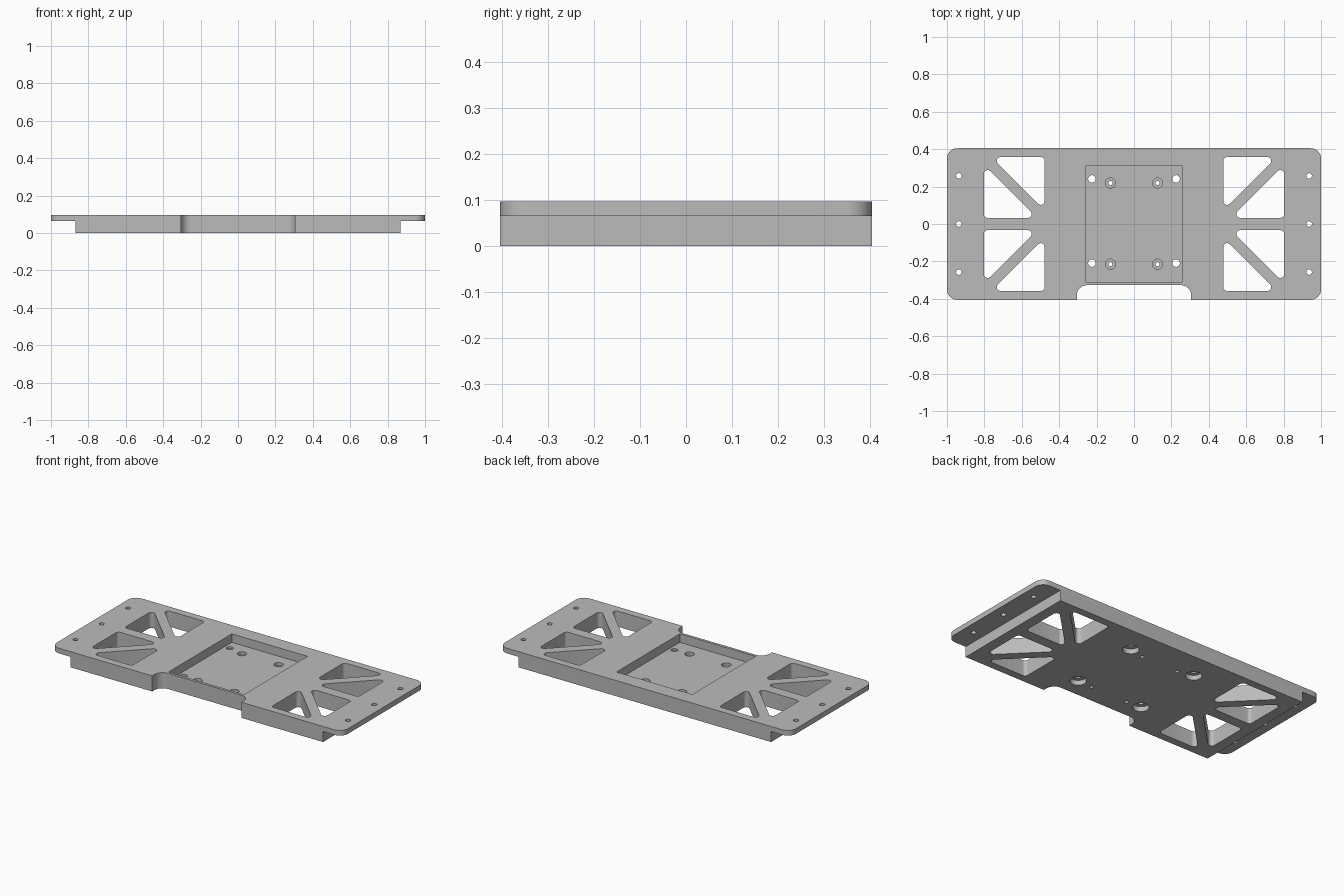
import bpy, bmesh, math
from mathutils import Vector

if "Cube" in bpy.data.objects:
    bpy.data.objects.remove(bpy.data.objects["Cube"])

TOP, FLANGE, FLOOR = 0.097, 0.065, 0.044
HALF_X, HALF_Y = 1.0, 0.405


def fillet(corners, steps=8):
    """Round each (x, y, radius) corner of a closed outline."""
    out = []
    for i, (x, y, r) in enumerate(corners):
        p = Vector((x, y))
        if r == 0:
            out.append(p)
            continue
        a = (Vector(corners[i - 1][:2]) - p).normalized()
        b = (Vector(corners[(i + 1) % len(corners)][:2]) - p).normalized()
        half = a.angle(b) / 2
        centre = p + (a + b).normalized() * r / math.sin(half)
        start = p + a * r / math.tan(half) - centre
        end = p + b * r / math.tan(half) - centre
        sweep = start.angle(end)
        for k in range(steps + 1):
            t = k / steps
            d = (start * math.sin((1 - t) * sweep) + end * math.sin(t * sweep)) / math.sin(sweep)
            out.append(centre + d)
    return out


def prism(bm, outline, z0, z1):
    """Extrude an outline between two heights."""
    face = bm.faces.new([bm.verts.new((p[0], p[1], z0)) for p in outline])
    ext = bmesh.ops.extrude_face_region(bm, geom=[face])["geom"]
    verts = [v for v in ext if isinstance(v, bmesh.types.BMVert)]
    bmesh.ops.translate(bm, verts=verts, vec=(0, 0, z1 - z0))


def box(bm, x0, x1, y0, y1, z0, z1):
    prism(bm, [(x0, y0), (x1, y0), (x1, y1), (x0, y1)], z0, z1)


def drill(bm, x, y, r, z0, z1, n=32):
    ring = [(x + r * math.cos(math.tau * k / n), y + r * math.sin(math.tau * k / n))
            for k in range(n)]
    prism(bm, ring, z0, z1)


def make(name, bm):
    bmesh.ops.recalc_face_normals(bm, faces=bm.faces)
    mesh = bpy.data.meshes.new(name)
    bm.to_mesh(mesh)
    bm.free()
    obj = bpy.data.objects.new(name, mesh)
    bpy.context.collection.objects.link(obj)
    return obj


# Plate outline with rounded corners and a front notch
bm = bmesh.new()
NOTCH_X, NOTCH_Y, R = 0.306, -0.327, 0.055
prism(bm, fillet([(-HALF_X, -HALF_Y, R), (-NOTCH_X, -HALF_Y, 0), (-NOTCH_X, NOTCH_Y, R),
                  (NOTCH_X, NOTCH_Y, R), (NOTCH_X, -HALF_Y, 0), (HALF_X, -HALF_Y, R),
                  (HALF_X, HALF_Y, R), (-HALF_X, HALF_Y, R)]), 0, TOP)
plate = make("mounting_plate", bm)

# Pocket, undercut ends and triangular windows
shapes = bmesh.new()
box(shapes, -0.26, 0.26, -0.31, 0.31, FLOOR, 0.2)
IN_X, OUT_X, IN_Y, OUT_Y, GAP, RW = 0.478, 0.803, 0.033, 0.358, 0.041, 0.02
for sx in (-1, 1):
    box(shapes, sx * 0.868, sx * 1.1, -0.5, 0.5, -0.1, FLANGE)
    for sy in (-1, 1):
        inner = [(IN_X, OUT_Y), (OUT_X - GAP, OUT_Y), (IN_X, IN_Y + GAP)]
        outer = [(OUT_X, IN_Y), (OUT_X, OUT_Y - GAP), (IN_X + GAP, IN_Y)]
        for tri in (inner, outer):
            prism(shapes, fillet([(sx * x, sy * y, RW) for x, y in tri]), -0.1, 0.2)

# Through holes, then the wider bores around them
holes, bores = bmesh.new(), bmesh.new()
for sx in (-1, 1):
    for y in (-0.257, 0, 0.257):
        drill(holes, sx * 0.936, y, 0.015, -0.1, 0.2)
    for y in (-0.209, 0.241):
        drill(holes, sx * 0.225, y, 0.02, -0.1, 0.2)
        drill(bores, sx * 0.225, y, 0.046, -0.1, 0.03)
    for y in (-0.215, 0.219):
        drill(holes, sx * 0.126, y, 0.011, -0.1, 0.2)
        drill(bores, sx * 0.126, y, 0.027, FLOOR - 0.02, 0.2)

# Cut everything out of the plate
bpy.context.view_layer.objects.active = plate
plate.select_set(True)
for name, cut in (("shape_cutter", shapes), ("hole_cutter", holes), ("bore_cutter", bores)):
    cutter = make(name, cut)
    cutter.hide_render = True
    mod = plate.modifiers.new(name, "BOOLEAN")
    mod.operation, mod.solver, mod.object = "DIFFERENCE", "EXACT", cutter
    bpy.ops.object.modifier_apply(modifier=name)
    bpy.data.objects.remove(cutter)

# Single grey finish
grey = bpy.data.materials.new("plain_grey")
grey.use_nodes = True
colour = (0.5, 0.5, 0.5, 1)
grey.diffuse_color = colour
grey.node_tree.nodes["Principled BSDF"].inputs["Base Color"].default_value = colour
plate.data.materials.clear()
plate.data.materials.append(grey)
bpy.ops.object.shade_smooth_by_angle(angle=math.radians(30))
